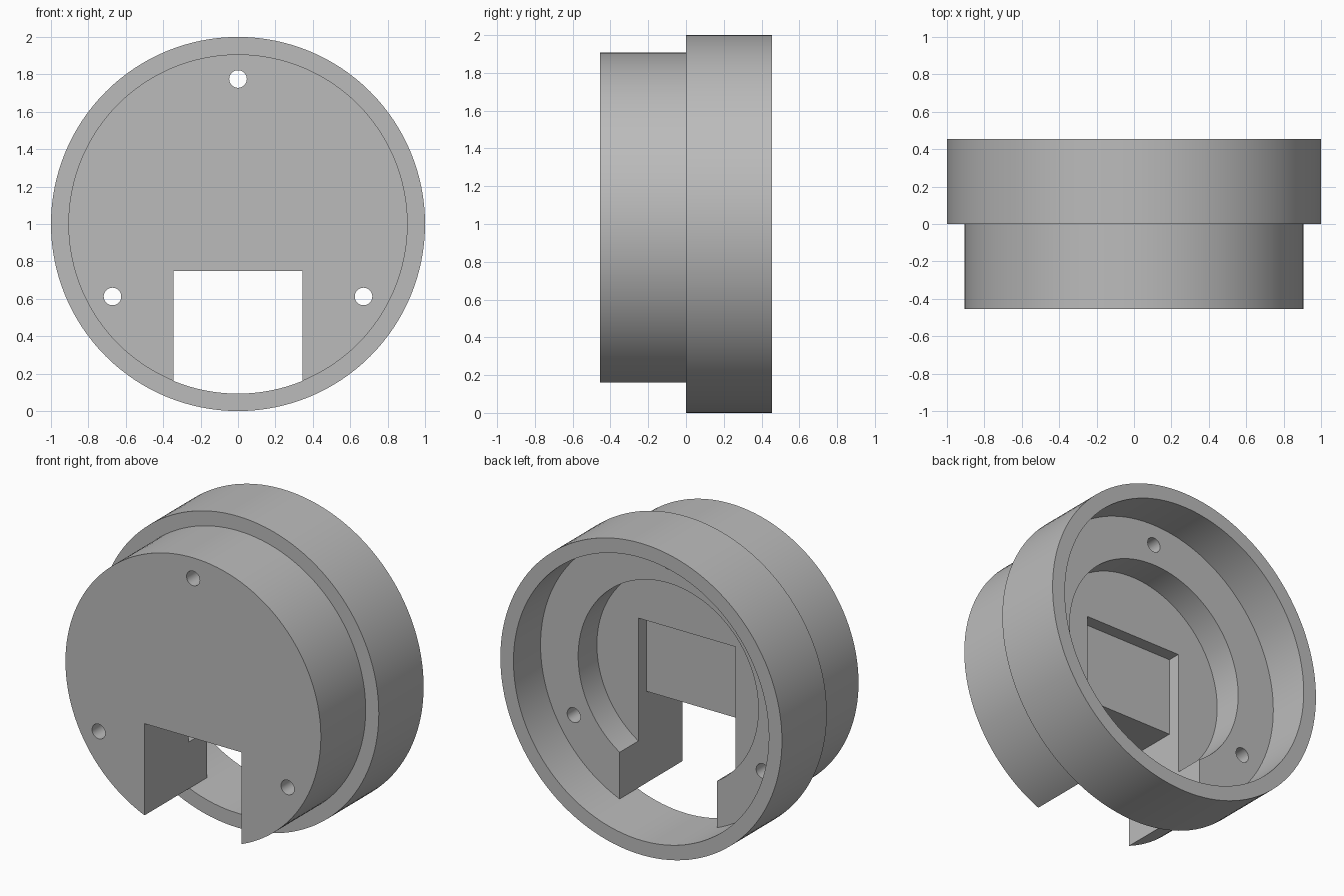
import bpy
from math import pi, radians, sin, cos

if "Cube" in bpy.data.objects:
    bpy.data.objects.remove(bpy.data.objects["Cube"], do_unlink=True)

CENTRE_Z = 1.0
OUTER_R, INNER_R, BORE_R = 1.0, 0.907, 0.64
HALF = 0.455          # half of the total depth
FLOOR_Y = 0.18        # ring-shaped floor inside the collar
BORE_Y = -0.01        # floor of the round bore
RECESS_Y = -0.09      # floor of the rectangular recess
SLOT_X = 0.345

grey = bpy.data.materials.new("plain_grey")
grey.use_nodes = True
colour = (0.5, 0.5, 0.5, 1)
grey.diffuse_color = colour
grey.node_tree.nodes["Principled BSDF"].inputs["Base Color"].default_value = colour


def cylinder(name, radius, y0, y1, x=0, z=CENTRE_Z, sides=128):
    """Cylinder lying along y."""
    bpy.ops.mesh.primitive_cylinder_add(
        vertices=sides, radius=radius, depth=y1 - y0,
        location=(x, (y0 + y1) / 2, z), rotation=(pi / 2, 0, 0))
    return finish(name)


def box(name, half_x, y0, y1, z0, z1):
    bpy.ops.mesh.primitive_cube_add(size=1, location=(0, (y0 + y1) / 2, (z0 + z1) / 2))
    bpy.context.object.scale = (2 * half_x, y1 - y0, z1 - z0)
    return finish(name)


def finish(name):
    obj = bpy.context.object
    obj.name = name
    bpy.ops.object.transform_apply(location=True, rotation=True, scale=True)
    obj.data.materials.append(grey)
    return obj


def cut(target, cutter):
    """Subtract the cutter, then discard it."""
    mod = target.modifiers.new("cut", "BOOLEAN")
    mod.operation, mod.solver, mod.object = "DIFFERENCE", "EXACT", cutter
    bpy.ops.object.select_all(action="DESELECT")
    bpy.context.view_layer.objects.active = target
    target.select_set(True)
    bpy.ops.object.modifier_apply(modifier=mod.name)
    bpy.data.objects.remove(cutter, do_unlink=True)


# Wide open collar at the back
collar = cylinder("collar", OUTER_R, 0, HALF)
cut(collar, cylinder("collar_cutter", INNER_R, -1, 1))

# Narrower plug at the front, with its bore, recess and open slot
plug = cylinder("plug", INNER_R, -HALF, FLOOR_Y)
cut(plug, cylinder("bore_cutter", BORE_R, BORE_Y, 1))
cut(plug, box("recess_cutter", SLOT_X, RECESS_Y, 1, -0.5, 1.25))
cut(plug, box("slot_cutter", SLOT_X, -1, 1, -0.5, 0.75))

# Three screw holes, evenly spaced
for angle in (90, 210, 330):
    a = radians(angle)
    cut(plug, cylinder("hole_cutter", 0.047, -1, 1, 0.775 * cos(a),
                       CENTRE_Z + 0.775 * sin(a), 32))

# Smooth round walls with crisp edges
for obj in (collar, plug):
    bpy.ops.object.select_all(action="DESELECT")
    bpy.context.view_layer.objects.active = obj
    obj.select_set(True)
    bpy.ops.object.shade_smooth_by_angle(angle=radians(30))
